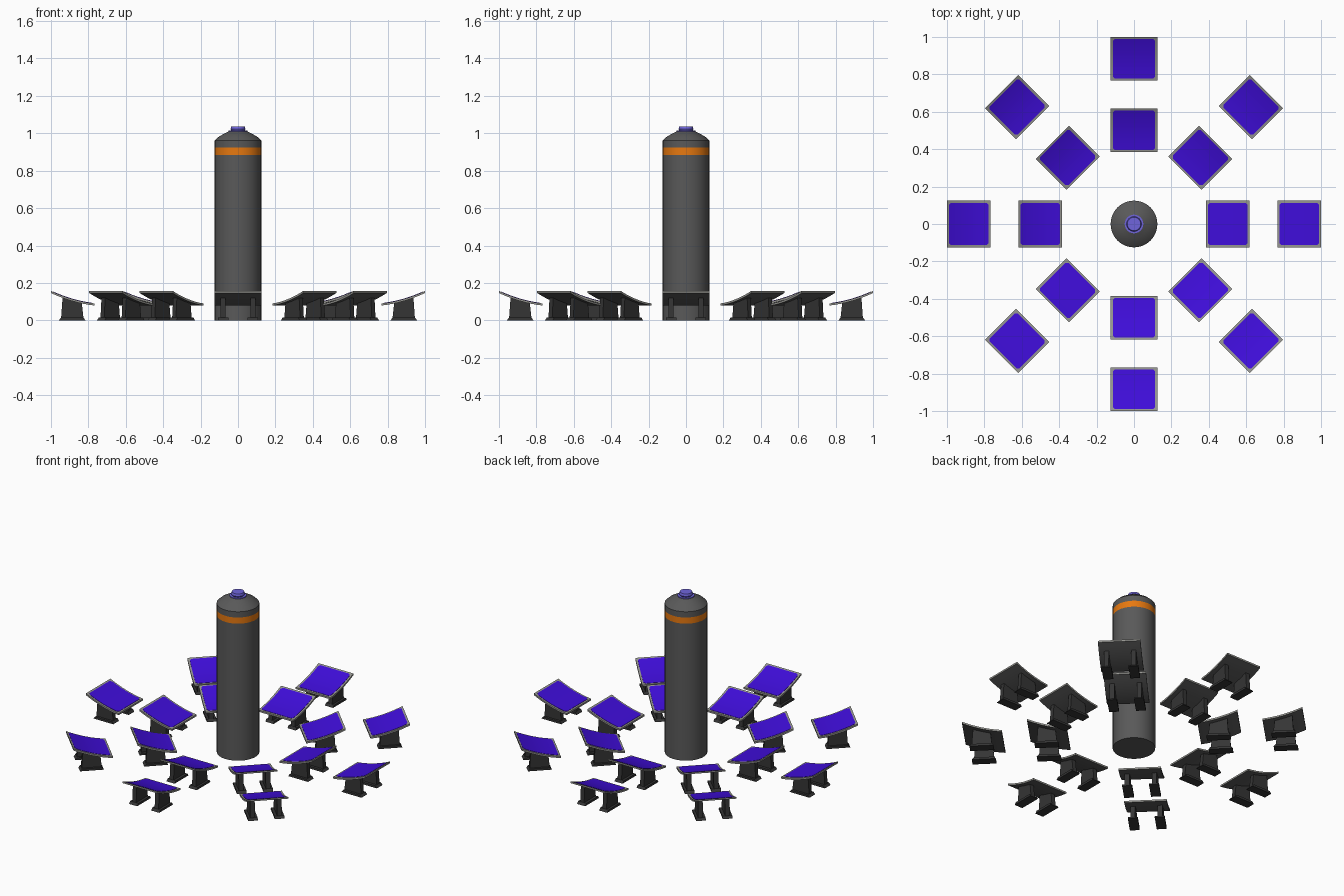
import bpy, bmesh, math
from mathutils import Matrix

if "Cube" in bpy.data.objects:
    bpy.data.objects.remove(bpy.data.objects["Cube"])


def mat(name, c):
    m = bpy.data.materials.new(name)
    m.diffuse_color = (*c, 1)
    m.use_nodes = True
    m.node_tree.nodes["Principled BSDF"].inputs["Base Color"].default_value = m.diffuse_color
    return m


GREY = mat("tower grey", (0.10, 0.10, 0.10))
ORANGE = mat("orange", (0.80, 0.19, 0.005))
LAVENDER = mat("lavender", (0.16, 0.13, 0.72))
FRAME = mat("frame light grey", (0.30, 0.30, 0.28))
PURPLE = mat("mirror purple", (0.05, 0.004, 0.70))
DARK = mat("support dark grey", (0.035, 0.035, 0.035))


def finish(name, bm, mats, rule=None):
    bmesh.ops.recalc_face_normals(bm, faces=bm.faces)
    bm.normal_update()
    for f in bm.faces:
        if rule:
            f.material_index = rule(f)
    me = bpy.data.meshes.new(name)
    bm.to_mesh(me)
    bm.free()
    for m in mats:
        me.materials.append(m)
    ob = bpy.data.objects.new(name, me)
    bpy.context.collection.objects.link(ob)
    bpy.ops.object.select_all(action='DESELECT')
    ob.select_set(True)
    bpy.context.view_layer.objects.active = ob
    bpy.ops.object.shade_smooth_by_angle(angle=math.radians(20))
    return ob


def lathe(name, profile, mats, rule=None, n=32):
    bm = bmesh.new()
    rings = [[bm.verts.new((r * math.cos(2 * math.pi * i / n),
                            r * math.sin(2 * math.pi * i / n), z))
              for i in range(n)] for r, z in profile]
    for a, b in zip(rings, rings[1:]):
        for i in range(n):
            j = (i + 1) % n
            bm.faces.new((a[i], a[j], b[j], b[i]))
    bm.faces.new(rings[0][::-1])
    bm.faces.new(rings[-1])
    return finish(name, bm, mats, rule)


# Tower with painted band and domed shoulder
lathe("tower", [(.125, 0), (.125, .885), (.125, .925), (.125, .962),
                (.105, .98), (.075, .998), (.05, 1.01)], [GREY, ORANGE],
      lambda f: 1 if .89 < f.calc_center_median().z < .92 else 0)
# Beacon on top
lathe("beacon", [(.05, 1.005), (.05, 1.014), (.036, 1.014), (.04, 1.022),
                 (.036, 1.036)], [LAVENDER])

HALF = 0.117  # half of the mirror depth, measured along the radius


def curve(x):
    t = (x + HALF) / (2 * HALF)
    return .09 + .025 * t + .042 * t * t


def slab(name, rows, top, bottom, mats, rule=None):
    """Curved slab; rows are (x, half width)."""
    bm = bmesh.new()
    rings = [[bm.verts.new((x, y, curve(x) + dz)) for y, dz in
              ((-w, bottom), (w, bottom), (w, top), (-w, top))] for x, w in rows]
    for a, b in zip(rings, rings[1:]):
        for i in range(4):
            j = (i + 1) % 4
            bm.faces.new((a[i], a[j], b[j], b[i]))
    bm.faces.new(rings[0])
    bm.faces.new(rings[-1])
    return finish(name, bm, mats, rule)


# Mirror frame: light rim, darker back
frame = slab("mirror_frame", [(-HALF + 2 * HALF * i / 8, .125) for i in range(9)],
             0, -.011, [FRAME, GREY], lambda f: 1 if f.normal.z < -.6 else 0)

# Mirror sheet with clipped corners
e = HALF - .011
sheet_rows = [(-e, .102), (-e + .011, .113)]
sheet_rows += [((-e + .011) + 2 * (e - .011) * i / 6, .113) for i in range(1, 7)]
sheet_rows += [(e, .102)]
mirror = slab("mirror_sheet", sheet_rows, .002, -.002, [PURPLE])


# Two legs, each a tapered web on a flared foot
bm = bmesh.new()


def prism(pts, y0, y1):
    a = [bm.verts.new((x, y0, z)) for x, z in pts]
    b = [bm.verts.new((x, y1, z)) for x, z in pts]
    bm.faces.new(a)
    bm.faces.new(b[::-1])
    for i in range(len(pts)):
        j = (i + 1) % len(pts)
        bm.faces.new((a[i], b[i], b[j], a[j]))


web = [(-.057, .01), (.063, .01)] + [(x, curve(x) - .009) for x in (.055, .02, -.015, -.048)]
foot = [(-.067, 0), (.075, 0), (.063, .014), (-.057, .014)]
for s in (-1, 1):
    prism(web, s * .066, s * .094)
    prism(foot, s * .05, s * .108)
legs = finish("mirror_legs", bm, [DARK])

# Two rings of eight mirrors facing the tower
parts = (frame, mirror, legs)
for ring, radius in (("inner", .501), ("outer", .883)):
    for k in range(8):
        for p in parts:
            o = p.copy()
            o.name = f"{ring}_{p.name}_{k + 1}"
            o.matrix_world = (Matrix.Rotation(k * math.pi / 4, 4, 'Z')
                              @ Matrix.Translation((radius, 0, 0)))
            bpy.context.collection.objects.link(o)
for p in parts:
    bpy.data.objects.remove(p)
